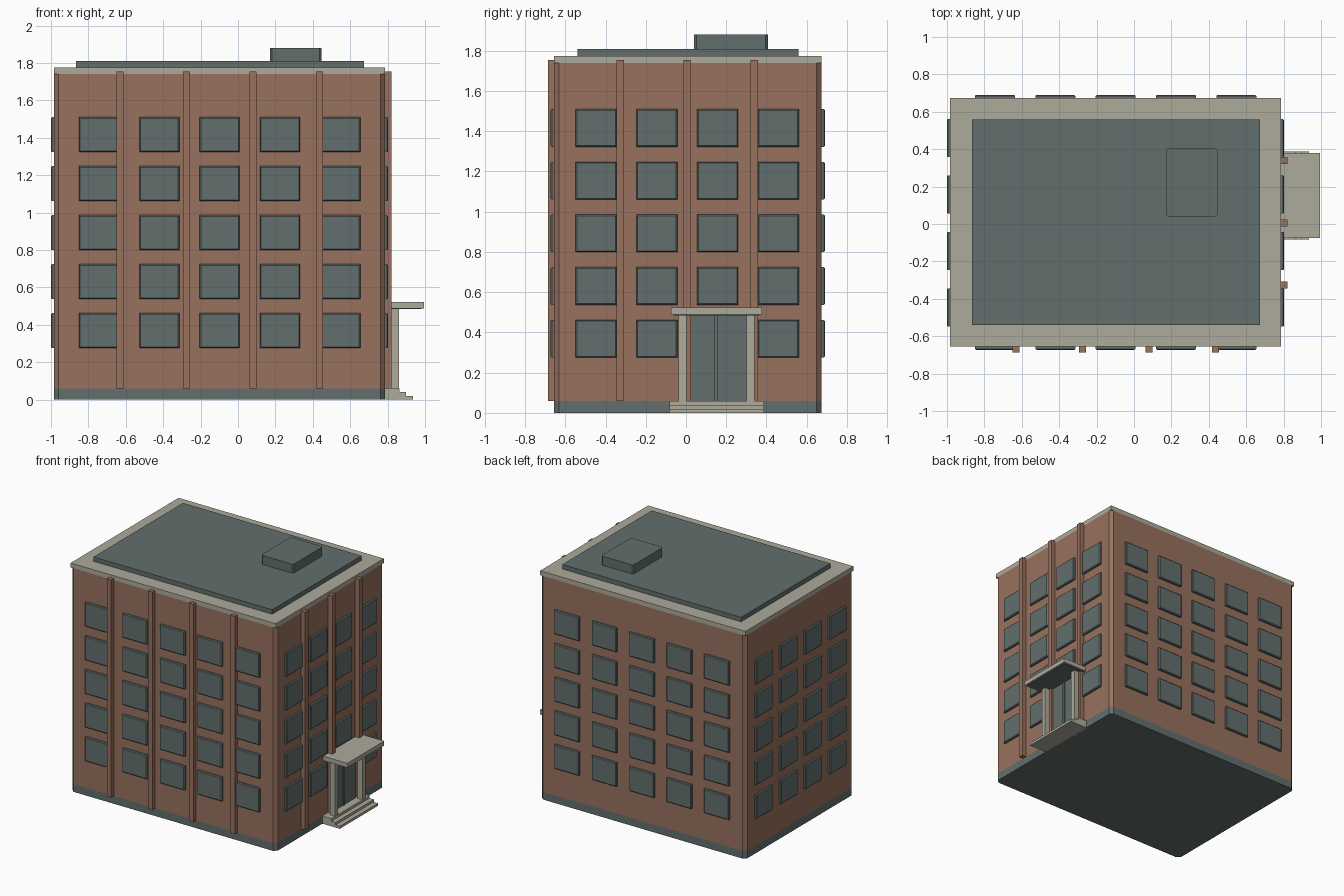
import bpy, bmesh

cube = bpy.data.objects.get("Cube")
if cube:
    bpy.data.objects.remove(cube, do_unlink=True)


def material(name, rgb):
    m = bpy.data.materials.new(name)
    m.use_nodes = True
    m.diffuse_color = (*rgb, 1)
    m.node_tree.nodes["Principled BSDF"].inputs["Base Color"].default_value = (*rgb, 1)
    return m


BRICK = material("brick", (0.314, 0.165, 0.112))
SLATE = material("slate", (0.122, 0.162, 0.153))
STONE = material("stone", (0.418, 0.402, 0.328))


def box(name, xs, ys, zs, mat, bevel=0, edge_rule=None):
    """Box from ranges; edges passing edge_rule(a, b) are bevelled."""
    bm = bmesh.new()
    bmesh.ops.create_cube(bm, size=1)
    for v in bm.verts:
        v.co = [r[0] + (c + 0.5) * (r[1] - r[0]) for r, c in zip((xs, ys, zs), v.co)]
    if bevel:
        edges = [e for e in bm.edges if edge_rule(e.verts[0].co, e.verts[1].co)]
        bmesh.ops.bevel(bm, geom=edges, offset=bevel, segments=1, affect='EDGES')
    me = bpy.data.meshes.new(name)
    bm.to_mesh(me)
    bm.free()
    me.materials.append(mat)
    ob = bpy.data.objects.new(name, me)
    bpy.context.collection.objects.link(ob)
    return ob


def upright(a, b):
    return abs(a.z - b.z) > 0.01


# Main block
L, R, F, B = -0.983, 0.785, -0.655, 0.673
box("plinth", (L, R), (F, B), (0, 0.06), SLATE, 0.024, upright)
box("walls", (L, R), (F, B), (0.06, 1.74), BRICK, 0.024, upright)
box("cornice", (L, R), (F, B), (1.74, 1.775), STONE)
box("roof_deck", (-0.866, 0.673), (-0.54, 0.56), (1.775, 1.81), SLATE)
box("roof_housing", (0.17, 0.447), (0.04, 0.407), (1.81, 1.88), SLATE, 0.012, upright)

# Windows, with the outer rim bevelled
OUT, IN, RIM = 0.018, 0.01, 0.006
for floor in range(5):
    z = 0.275 + 0.262 * floor
    zs = (z, z + 0.187)
    for i in range(5):
        x = -0.743 + 0.3225 * i
        xs = (x - 0.107, x + 0.107)
        box("front_window", xs, (F - OUT, F + IN), zs, SLATE, RIM,
            lambda a, b: max(a.y, b.y) < F)
        box("back_window", xs, (B - IN, B + OUT), zs, SLATE, RIM,
            lambda a, b: min(a.y, b.y) > B)
    for i in range(4):
        y = -0.447 + 0.302 * i
        ys = (y - 0.102, y + 0.102)
        box("left_end_window", (L - OUT, L + IN), ys, zs, SLATE, RIM,
            lambda a, b: max(a.x, b.x) < L)
        if floor or i != 2:  # the doorway takes this bay
            box("entrance_side_window", (R - IN, R + OUT), ys, zs, SLATE, RIM,
                lambda a, b: min(a.x, b.x) > R)

# Pilasters
for i in range(4):
    x = -0.63 + 0.355 * i
    box("front_pilaster", (x - 0.019, x + 0.019), (F - 0.032, F + 0.01), (0.06, 1.755), BRICK)
for i in range(3):
    y = -0.327 + 0.333 * i
    box("entrance_side_pilaster", (R - 0.01, R + 0.036), (y - 0.019, y + 0.019), (0.06, 1.755), BRICK)

# Entrance: steps, doors, columns and canopy
for i in range(3):
    box("step", (R - 0.01, 0.935 - 0.036 * i), (-0.083, 0.387), (0.02 * i, 0.02 * (i + 1)), STONE)
for ys in ((0.025, 0.142), (0.16, 0.303)):
    box("door_leaf", (R - 0.01, R + 0.018), ys, (0.06, 0.488), SLATE)
box("door_mullion", (R - 0.01, R + 0.026), (0.142, 0.16), (0.06, 0.488), SLATE)
for y in (-0.037, 0.301):
    box("column", (0.82, 0.861), (y, y + 0.04), (0.06, 0.488), STONE)
box("canopy", (R - 0.01, 0.994), (-0.075, 0.379), (0.488, 0.523), STONE)
box("canopy_soffit", (R, 0.98), (-0.06, 0.364), (0.485, 0.489), SLATE)
